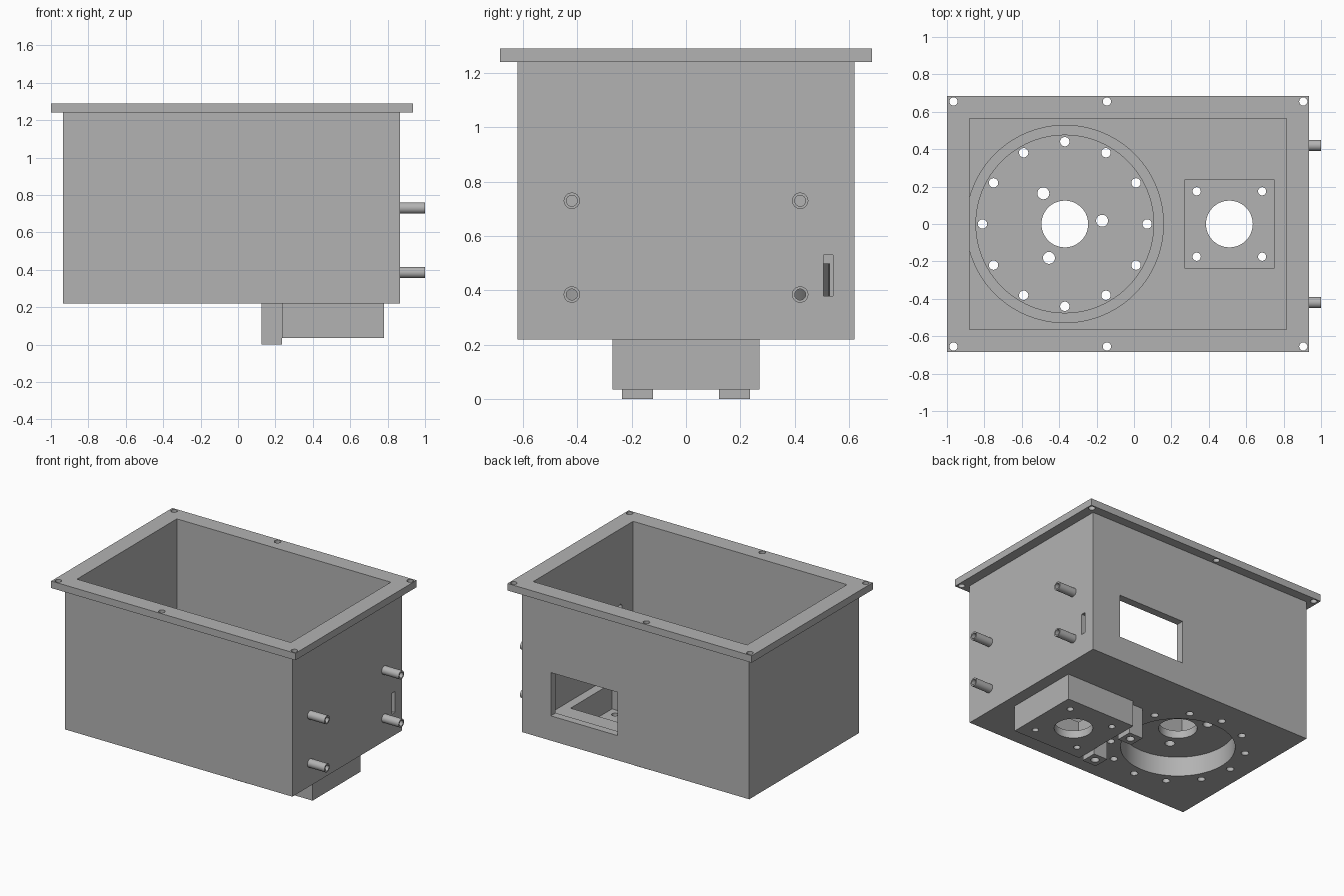
import bpy
import math

if "Cube" in bpy.data.objects:
    bpy.data.objects.remove(bpy.data.objects["Cube"], do_unlink=True)

# One plain grey for the whole enclosure
grey = bpy.data.materials.new("plain_grey")
grey.use_nodes = True
COLOUR = (0.45, 0.45, 0.45, 1)
grey.diffuse_color = COLOUR
grey.node_tree.nodes["Principled BSDF"].inputs["Base Color"].default_value = COLOUR


def finish(name):
    ob = bpy.context.object
    ob.name = name
    ob.data.materials.append(grey)
    bpy.ops.object.transform_apply(location=True, rotation=True, scale=True)
    return ob


def box(name, x, y, z):
    """Box from (min, max) pairs."""
    bpy.ops.mesh.primitive_cube_add(size=1, location=[sum(p) / 2 for p in (x, y, z)])
    bpy.context.object.scale = [p[1] - p[0] for p in (x, y, z)]
    return finish(name)


def rod(name, x, y, z, radius, sides=32):
    """Upright cylinder between two heights."""
    bpy.ops.mesh.primitive_cylinder_add(vertices=sides, radius=radius, depth=z[1] - z[0],
                                        location=(x, y, sum(z) / 2))
    return finish(name)


def side_rod(name, x, y, z, radius):
    """Cylinder lying along x."""
    bpy.ops.mesh.primitive_cylinder_add(vertices=32, radius=radius, depth=x[1] - x[0],
                                        location=(sum(x) / 2, y, z),
                                        rotation=(0, math.pi / 2, 0))
    return finish(name)


def cut(part, cutters):
    for c in cutters:
        mod = part.modifiers.new("cut", 'BOOLEAN')
        mod.operation = 'DIFFERENCE'
        mod.solver = 'EXACT'
        mod.object = c
        bpy.context.view_layer.objects.active = part
        bpy.ops.object.modifier_apply(modifier=mod.name)


# Shared dimensions
BOTTOM, FLOOR, RIM, TOP = 0.22, 0.275, 1.24, 1.29
IN_X, IN_Y = (-0.88, 0.815), (-0.565, 0.565)
DRUM_X, SOCKET_X = -0.37, 0.51
THROUGH = (-0.1, 0.8)

# Main parts
tub = box("tub", (-0.935, 0.865), (-0.62, 0.62), (BOTTOM, RIM))
flange = box("top_flange", (-1, 0.935), (-0.685, 0.685), (RIM, TOP))
drum = rod("round_seat", DRUM_X, 0, (0.24, 0.5), 0.53, 96)
socket = box("square_socket", (0.235, 0.78), (-0.27, 0.27), (0.035, BOTTOM))
parts = [tub, flange, drum, socket]
cutters = []


def cutter(ob):
    ob.hide_render = True
    cutters.append(ob)
    return ob


# Open interior and flange opening
cavity = cutter(box("cavity_cutter", IN_X, IN_Y, (FLOOR, 1.5)))
cut(flange, [cavity])
cut(tub, [cavity])

# Flange screw holes
cut(flange, [cutter(rod("flange_hole", x, y, (1.1, 1.4), 0.022, 24))
             for x in (-0.965, -0.145, 0.905) for y in (-0.655, 0.655)])

# Round seat: cup above, recess below, centre hole and bolt rings
cut(drum, [cutter(rod("cup_cutter", DRUM_X, 0, (0.415, 0.7), 0.475, 96))])
holes = [cutter(rod("recess_cutter", DRUM_X, 0, (0.1, 0.36), 0.37, 96)),
         cutter(rod("centre_hole", DRUM_X, 0, THROUGH, 0.125, 48))]
for i in range(12):
    a = i * math.pi / 6
    holes.append(cutter(rod("ring_hole", DRUM_X + 0.44 * math.cos(a),
                            0.44 * math.sin(a), THROUGH, 0.025, 24)))
for i in range(3):
    a = math.radians(5 + 120 * i)
    holes.append(cutter(rod("inner_hole", DRUM_X + 0.2 * math.cos(a),
                            0.2 * math.sin(a), THROUGH, 0.032, 24)))
cut(drum, holes)
cut(tub, [h for h in holes if not h.name.startswith("inner")])

# Square socket: pocket open to the interior, centre hole and corner holes
pocket = cutter(box("pocket_cutter", (0.27, 0.75), (-0.235, 0.235), (0.09, 0.6)))
cut(tub, [pocket])
cut(socket, [pocket, cutter(rod("socket_hole", SOCKET_X, 0, THROUGH, 0.125, 48))])
cut(socket, [cutter(rod("corner_hole", SOCKET_X + dx, dy, THROUGH, 0.022, 24))
             for dx in (-0.175, 0.175) for dy in (-0.175, 0.175)])

# Window in the back wall and slot in the left wall
cut(tub, [cutter(box("window_cutter", (0.11, 0.637), (0.5, 0.7), (0.397, 0.707))),
          cutter(box("slot_cutter", (0.75, 0.95), (0.505, 0.54), (0.38, 0.53)))])

# Feet with blind screw holes
for side, y in (("right", -0.178), ("left", 0.178)):
    foot = box("foot_" + side, (0.125, 0.235), (y - 0.057, y + 0.057), (0, BOTTOM))
    cut(foot, [cutter(rod("foot_hole", 0.18, y, (-0.1, 0.12), 0.028, 24))])
    parts.append(foot)

# Hollow standoffs drilled through the wall
for y in (-0.42, 0.42):
    for z in (0.385, 0.73):
        post = side_rod("standoff", (0.865, 1.0), y, z, 0.03)
        bore = cutter(side_rod("standoff_bore", (0.78, 1.1), y, z, 0.02))
        cut(post, [bore])
        cut(tub, [bore])
        parts.append(post)

# Remove helpers and shade
for c in cutters:
    bpy.data.objects.remove(c, do_unlink=True)
bpy.ops.object.select_all(action='DESELECT')
for p in parts:
    p.select_set(True)
bpy.context.view_layer.objects.active = tub
bpy.ops.object.shade_smooth_by_angle(angle=math.radians(30))
